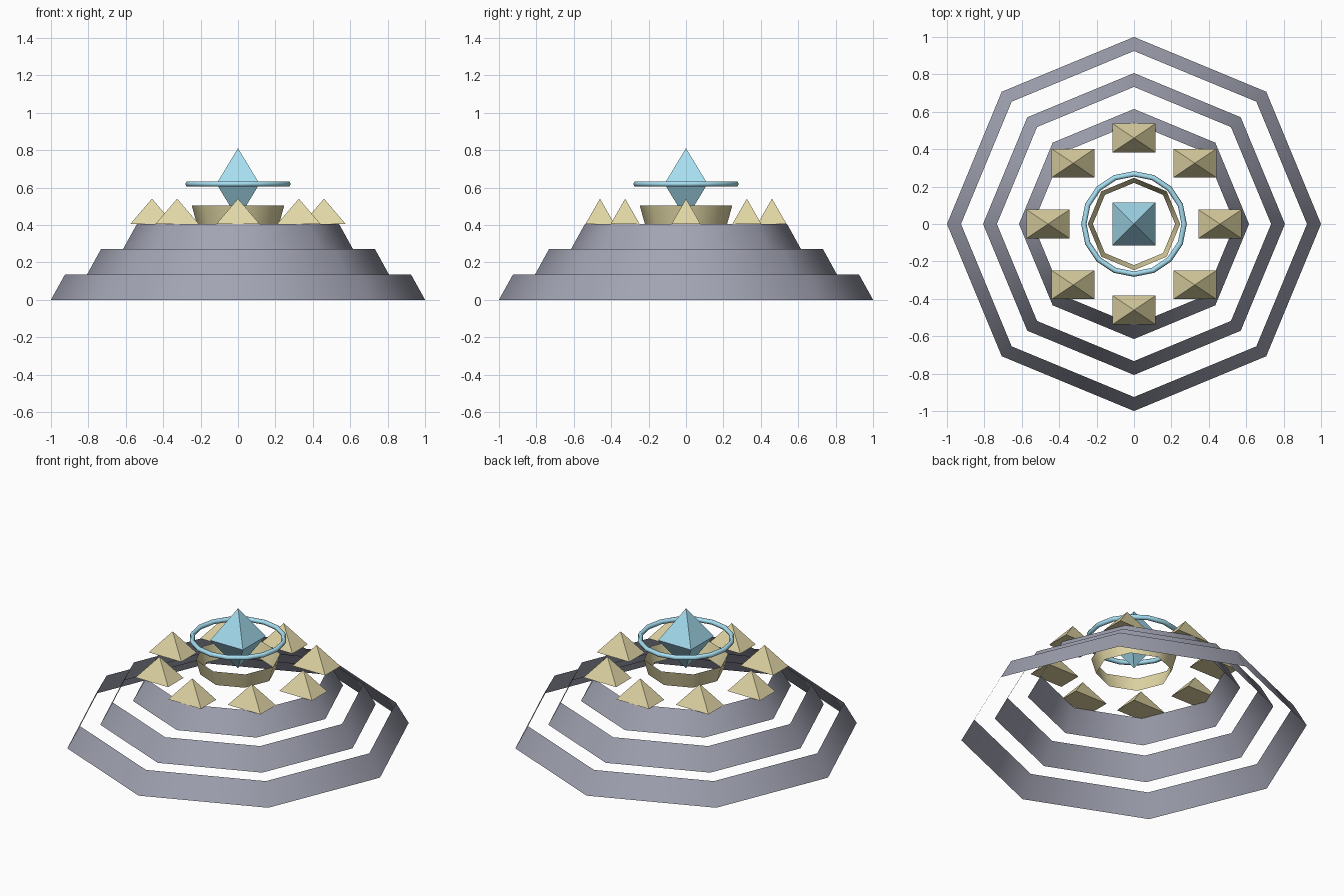
import bpy, bmesh, math

if "Cube" in bpy.data.objects:
    bpy.data.objects.remove(bpy.data.objects["Cube"])


def material(name, rgb):
    m = bpy.data.materials.new(name)
    m.diffuse_color = (*rgb, 1)
    m.use_nodes = True
    m.node_tree.nodes["Principled BSDF"].inputs["Base Color"].default_value = m.diffuse_color
    return m


slate = material("slate", (0.36, 0.37, 0.45))
sand = material("sand", (0.76, 0.68, 0.38))
ice = material("ice", (0.38, 0.73, 0.88))


def finish(name, bm, mat, smooth=False):
    bmesh.ops.recalc_face_normals(bm, faces=bm.faces[:])
    for f in bm.faces:
        f.smooth = smooth
    me = bpy.data.meshes.new(name)
    bm.to_mesh(me)
    bm.free()
    me.materials.append(mat)
    ob = bpy.data.objects.new(name, me)
    bpy.context.collection.objects.link(ob)
    return ob


def circle(bm, r, z, n):
    return [bm.verts.new((r * math.cos(2 * math.pi * i / n),
                          r * math.sin(2 * math.pi * i / n), z)) for i in range(n)]


def bridge(bm, a, b):
    n = len(a)
    for i in range(n):
        j = (i + 1) % n
        bm.faces.new((a[i], a[j], b[j], b[i]))


def open_wall(name, r0, z0, r1, z1, mat):
    # eight-sided sloping band without caps
    bm = bmesh.new()
    bridge(bm, circle(bm, r0, z0, 8), circle(bm, r1, z1, 8))
    return finish(name, bm, mat, True)


def spike(name, loc, hx, hy, up, down, mat):
    # rectangular pyramid, doubled downward when down > 0
    bm = bmesh.new()
    x, y, z = loc
    base = [bm.verts.new((x + sx * hx, y + sy * hy, z))
            for sx, sy in ((-1, -1), (1, -1), (1, 1), (-1, 1))]
    tips = [bm.verts.new((x, y, z + up))]
    if down:
        tips.append(bm.verts.new((x, y, z - down)))
    else:
        bm.faces.new(base)
    for t in tips:
        for i in range(4):
            bm.faces.new((base[i], base[(i + 1) % 4], t))
    return finish(name, bm, mat)


# stepped tiers
open_wall("lower_tier", 1.0, 0.0, 0.925, 0.135, slate)
open_wall("middle_tier", 0.807, 0.135, 0.733, 0.27, slate)
open_wall("upper_tier", 0.615, 0.27, 0.54, 0.406, slate)

# pedestal collar
open_wall("collar", 0.22, 0.406, 0.247, 0.503, sand)

# ring of unrotated pyramids
for i in range(8):
    a = i * math.pi / 4
    spike(f"pyramid_{i + 1}", (0.46 * math.cos(a), 0.46 * math.sin(a), 0.406),
          0.115, 0.077, 0.134, 0, sand)

# floating crystal
spike("crystal", (0, 0, 0.62), 0.115, 0.115, 0.19, 0.19, ice)

# halo ring around the crystal
bm = bmesh.new()
loops = []
for k in range(6):
    t = k * math.pi / 3
    loops.append(circle(bm, 0.268 + 0.0145 * math.cos(t), 0.619 + 0.0145 * math.sin(t), 16))
for k in range(6):
    bridge(bm, loops[k], loops[(k + 1) % 6])
finish("halo_ring", bm, ice, True)
